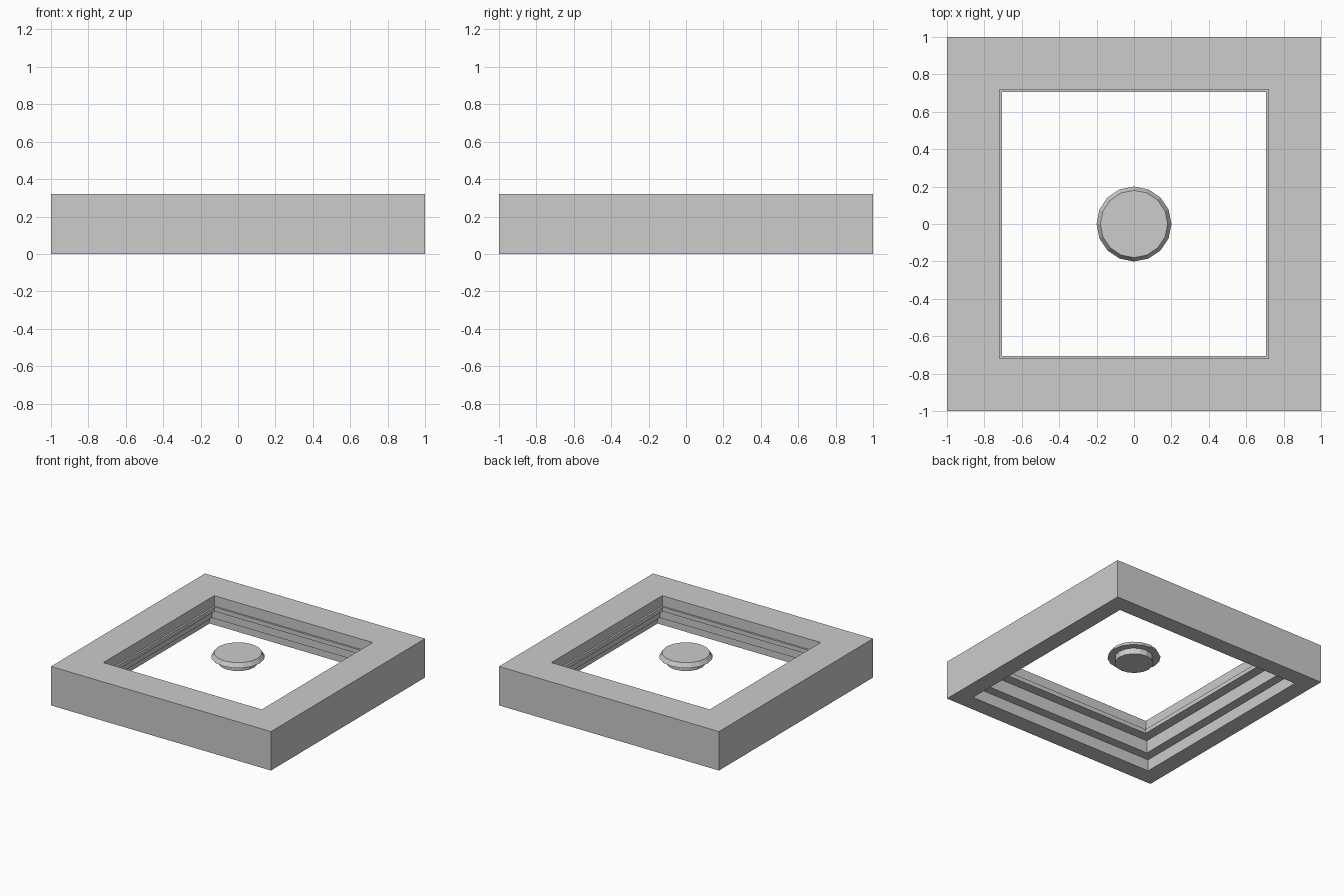
import bpy
import bmesh
from math import cos, sin, pi, sqrt

cube = bpy.data.objects.get("Cube")
if cube:
    bpy.data.objects.remove(cube, do_unlink=True)

grey = bpy.data.materials.new("plain_grey")
grey.use_nodes = True
colour = (0.604, 0.604, 0.604, 1)
grey.diffuse_color = colour
grey.node_tree.nodes["Principled BSDF"].inputs["Base Color"].default_value = colour


def sweep(name, profile, sides, phase=0, scale=1, closed=False):
    """Turn a (radius, height) profile around z; cap the ends unless closed."""
    bm = bmesh.new()
    rings = []
    for r, z in profile:
        angles = [phase + 2 * pi * i / sides for i in range(sides)]
        rings.append([bm.verts.new((r * scale * cos(a), r * scale * sin(a), z))
                      for a in angles])
    pairs = list(zip(rings, rings[1:]))
    if closed:
        pairs.append((rings[-1], rings[0]))
    else:
        bm.faces.new(rings[0])
        bm.faces.new(rings[-1])
    for low, high in pairs:
        for i in range(sides):
            j = (i + 1) % sides
            bm.faces.new((low[i], low[j], high[j], high[i]))
    bmesh.ops.recalc_face_normals(bm, faces=bm.faces)
    mesh = bpy.data.meshes.new(name)
    bm.to_mesh(mesh)
    bm.free()
    mesh.materials.append(grey)
    obj = bpy.data.objects.new(name, mesh)
    bpy.context.collection.objects.link(obj)
    return obj


# Square frame with stepped inner wall and a thin lip (half-widths)
frame_profile = [(1, 0), (1, 0.32), (0.72, 0.32), (0.72, 0.235),
                 (0.705, 0.235), (0.705, 0.2), (0.785, 0.2),
                 (0.785, 0.095), (0.86, 0.095), (0.86, 0)]
sweep("square_frame", frame_profile, 4, pi / 4, sqrt(2), closed=True)

# Central plug: short stem under a bevelled cap
plug_profile = [(0.145, 0.235), (0.145, 0.285), (0.2, 0.285), (0.18, 0.32)]
sweep("centre_plug", plug_profile, 16)
